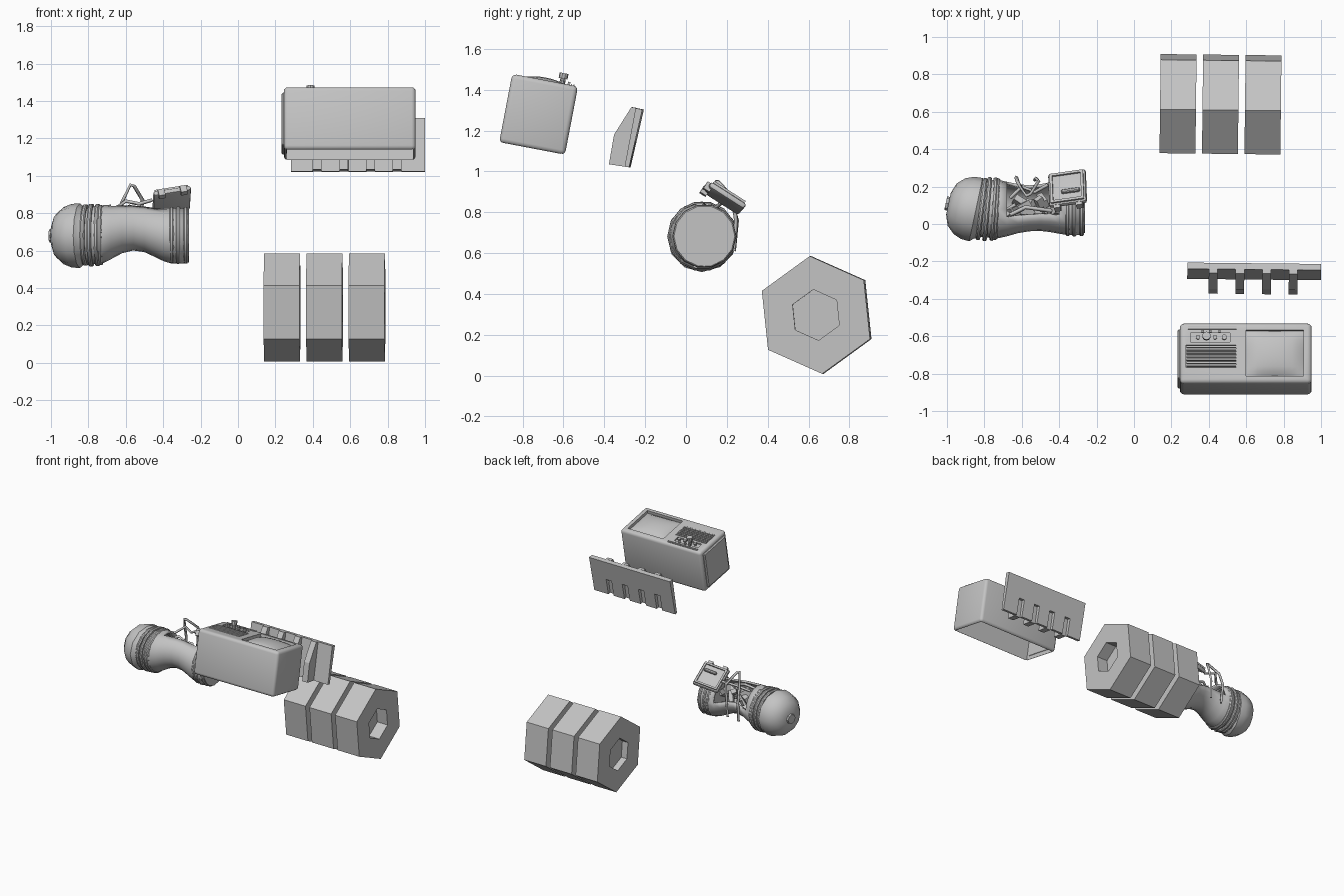
import bpy, bmesh, math, random
from mathutils import Matrix, Vector, Euler

if "Cube" in bpy.data.objects:
    bpy.data.objects.remove(bpy.data.objects["Cube"])

random.seed(4)
grey = bpy.data.materials.new("plain_grey")
grey.diffuse_color = (0.55, 0.55, 0.55, 1)
grey.use_nodes = True
grey.node_tree.nodes["Principled BSDF"].inputs["Base Color"].default_value = grey.diffuse_color


def finish(name, bm, matrix=None, smooth=None):
    """Turn a bmesh into a grey object."""
    bmesh.ops.recalc_face_normals(bm, faces=bm.faces)
    if matrix:
        bm.transform(matrix)
    me = bpy.data.meshes.new(name)
    bm.to_mesh(me)
    bm.free()
    me.materials.append(grey)
    ob = bpy.data.objects.new(name, me)
    bpy.context.collection.objects.link(ob)
    if smooth:
        bpy.ops.object.select_all(action='DESELECT')
        ob.select_set(True)
        bpy.context.view_layer.objects.active = ob
        bpy.ops.object.shade_smooth_by_angle(angle=math.radians(smooth))
    return ob


def loft(stations, n, phase=0.0):
    """Rings around the x axis; station = (x, radius, y shift, z shift)."""
    bm = bmesh.new()
    rings = []
    for x, r, *shift in stations:
        dy, dz = shift or (0, 0)
        if r == 0:
            rings.append([bm.verts.new((x, dy, dz))] * n)
        else:
            rings.append([bm.verts.new((x, dy + r * math.cos(phase + math.tau * i / n),
                                        dz + r * math.sin(phase + math.tau * i / n)))
                          for i in range(n)])
    for a, b in zip(rings, rings[1:]):
        for i in range(n):
            j = (i + 1) % n
            bm.faces.new(list(dict.fromkeys((a[i], a[j], b[j], b[i]))))
    return bm


def box(size, center=(0, 0, 0), bevel=0.0, seg=2):
    bm = bmesh.new()
    bmesh.ops.create_cube(bm, size=1, matrix=Matrix.Translation(center) @ Matrix.Diagonal((*size, 1)))
    if bevel:
        bmesh.ops.bevel(bm, geom=bm.edges[:], offset=bevel, segments=seg, profile=0.5, affect='EDGES')
    return bm


def prism(points, x0, x1):
    """Extrude a (y, z) outline along x."""
    bm = bmesh.new()
    a = [bm.verts.new((x0, y, z)) for y, z in points]
    b = [bm.verts.new((x1, y, z)) for y, z in points]
    bm.faces.new(a)
    bm.faces.new(b)
    for i in range(len(points)):
        j = (i + 1) % len(points)
        bm.faces.new((a[i], a[j], b[j], b[i]))
    return bm


def bar(name, path, radius):
    """Square bar along a bent path."""
    cu = bpy.data.curves.new(name, 'CURVE')
    cu.dimensions = '3D'
    cu.bevel_depth = radius
    cu.bevel_resolution = 0
    cu.use_fill_caps = True
    sp = cu.splines.new('POLY')
    sp.points.add(len(path) - 1)
    for p, co in zip(sp.points, path):
        p.co = (*co, 1)
    cu.materials.append(grey)
    bpy.context.collection.objects.link(bpy.data.objects.new(name, cu))


def cut(target, bm, matrix):
    cutter = finish("cutter", bm, matrix)
    cutter.hide_render = True
    mod = target.modifiers.new("cut", 'BOOLEAN')
    mod.object = cutter
    mod.solver = 'EXACT'
    bpy.context.view_layer.objects.active = target
    bpy.ops.object.modifier_apply(modifier="cut")
    bpy.data.objects.remove(cutter)


# Three hexagonal blocks with a recess in each end
hex_m = Matrix.Translation((0.4625, 0.64, 0.297)) @ Matrix.Rotation(math.radians(-0.65), 4, 'Z')
for k, mid in enumerate((-0.227, 0.0, 0.227)):
    a, b = mid - 0.096, mid + 0.096
    prof = [(a + 0.05, 0), (a + 0.05, 0.125), (a, 0.125), (a, 0.29),
            (b, 0.29), (b, 0.125), (b - 0.09, 0.125), (b - 0.09, 0)]
    finish(f"hex_block_{k + 1}", loft(prof, 6, math.radians(36)), hex_m)

# Comb: leaning plate with slots, and a wedge fin in front of each slot
comb_m = (Matrix.Translation((0.6425, -0.25, 0)) @ Matrix.Rotation(math.radians(-0.6), 4, 'Z')
          @ Matrix.Translation((-0.6425, 0.25, 0)))
TOP, BOT, MID = ((-0.243, 1.31), (-0.21, 1.303)), ((-0.275, 1.02), (-0.297, 1.023)), 0.45
def lerp(a, b, t):
    return tuple(p + (q - p) * t for p, q in zip(a, b))
mid_back, mid_front = lerp(BOT[0], TOP[1], MID), lerp(BOT[1], TOP[0], MID)
finish("comb_plate", prism([TOP[0], TOP[1], mid_back, mid_front], 0.285, 1.0), comb_m)
fins = [(0.40, 0.447), (0.543, 0.59), (0.686, 0.733), (0.828, 0.875)]
edges = [0.285] + [e for f in fins for e in f] + [1.0]
for k in range(0, len(edges), 2):
    finish("comb_tooth", prism([mid_front, mid_back, BOT[0], BOT[1]], edges[k], edges[k + 1]), comb_m)
for x0, x1 in fins:
    finish("comb_fin", prism([(-0.243, 1.311), (-0.265, 1.315), (-0.35, 1.18), (-0.375, 1.035), BOT[1]],
                             x0, x1), comb_m)

# Television cabinet, screen side up, open underneath
tv = Matrix.Translation((0.5975, -0.722, 1.279)) @ Matrix.Rotation(math.radians(-10.8), 4, 'X')
cabinet = finish("cabinet", box((0.705, 0.328, 0.342), bevel=0.022, seg=3), tv)
cut(cabinet, box((0.675, 0.298, 0.30), (0, 0, -0.04)), tv)
cut(cabinet, box((0.31, 0.25, 0.05), (0.155, 0, 0.17)), tv)
cut(cabinet, box((0.268, 0.122, 0.05), (-0.185, -0.017, 0.175)), tv)
cut(cabinet, box((0.21, 0.05, 0.03), (-0.19, 0.085, 0.175)), tv)
bpy.ops.object.select_all(action='DESELECT')
cabinet.select_set(True)
bpy.context.view_layer.objects.active = cabinet
bpy.ops.object.shade_smooth_by_angle(angle=math.radians(35))

# Bulging screen
bm = bmesh.new()
bmesh.ops.create_grid(bm, x_segments=10, y_segments=10, size=0.5)
for v in bm.verts:
    u, w = 2 * v.co.x, 2 * v.co.y
    v.co = (0.155 + 0.153 * u, 0.122 * w, 0.15 + 0.034 * (1 - u * u) ** 0.6 * (1 - w * w) ** 0.6
            if abs(u) < 0.999 and abs(w) < 0.999 else 0.15)
finish("screen", bm, tv, 60)

# Control panel: speaker slats, trim bars, knobs
for k in range(7):
    finish("speaker_slat", box((0.264, 0.009, 0.022), (-0.185, -0.069 + 0.0173 * k, 0.163)), tv)
for v in (0.132, 0.143):
    finish("trim_bar", box((0.26, 0.005, 0.01), (-0.18, v, 0.171)), tv)
for x, r, top in ((-0.21, 0.022, 0.05), (-0.255, 0.012, 0.012), (-0.165, 0.012, 0.012), (-0.115, 0.014, 0.012)):
    bm = loft([(0.15, 0), (0.15, r * 0.6), (0.165 + top * 0.6, r * 0.6), (0.165 + top * 0.6, r),
               (0.172 + top, r), (0.172 + top, 0)], 10)
    finish("knob", bm, tv @ Matrix.Translation((x, 0.085, 0)) @ Matrix.Rotation(-math.pi / 2, 4, 'Y'), 35)
for x in (-0.23, -0.19, -0.14):
    finish("switch", box((0.012, 0.012, 0.02), (x, 0.118, 0.175)), tv)

# Raised panel on the cabinet's left end
finish("end_panel", box((0.03, 0.27, 0.29), (-0.35, 0, 0.0), 0.008, 1), tv)

# Pod: tilted dome with hub
pod = Matrix.Translation((0, 0.08, 0.68))
dome_m = pod @ Matrix.Translation((-0.86, 0, 0)) @ Matrix.Rotation(math.radians(-12), 4, 'Z')
finish("dome", loft([(-0.135, 0), (-0.135, 0.06), (-0.115, 0.115), (-0.075, 0.152), (-0.03, 0.17),
                     (0.015, 0.173), (0.035, 0.155), (0.06, 0.145), (0.06, 0)], 12), dome_m, 40)
finish("dome_hub", loft([(-0.15, 0), (-0.15, 0.036), (-0.12, 0.04), (-0.12, 0)], 8), dome_m)

# Pod: ribs at both ends
for x, r, turn in ((-0.815, 0.167, -7), (-0.785, 0.172, -5), (-0.75, 0.17, -4), (-0.735, 0.165, -3),
                   (-0.355, 0.154, 0), (-0.32, 0.157, 0), (-0.28, 0.155, 0)):
    m = pod @ Matrix.Translation((x, 0.01 if x > -0.5 else 0, 0.003)) @ Matrix.Rotation(math.radians(turn), 4, 'Z')
    finish("pod_rib", loft([(-0.012, r - 0.03), (-0.012, r - 0.006), (-0.005, r), (0.005, r),
                            (0.012, r - 0.006), (0.012, r - 0.03), (-0.012, r - 0.03)], 14), m, 30)
finish("pod_end_cap", loft([(-0.37, 0), (-0.37, 0.13), (-0.262, 0.145), (-0.262, 0)], 11),
       pod @ Matrix.Translation((0, 0.01, 0)), 30)

# Pod: bowed shell with an opening toward the top and back
bm = loft([(-0.82, 0.15, 0, 0), (-0.73, 0.157, 0, 0.005), (-0.68, 0.146, 0, 0.02), (-0.62, 0.131, 0.002, 0.037),
           (-0.56, 0.123, 0.004, 0.044), (-0.50, 0.125, 0.008, 0.037), (-0.45, 0.133, 0.01, 0.022),
           (-0.40, 0.142, 0.01, 0.007), (-0.36, 0.148, 0.01, 0), (-0.27, 0.148, 0.01, 0)], 20)
gone = []
for f in bm.faces:
    c = f.calc_center_median()
    if -0.68 < c.x < -0.40 and 0 < math.degrees(math.atan2(c.z - 0.03, c.y)) < 112:
        gone.append(f)
bmesh.ops.delete(bm, geom=gone, context='FACES')
shell = finish("pod_shell", bm, pod, 40)
sol = shell.modifiers.new("thickness", 'SOLIDIFY')
sol.thickness = 0.016
sol.offset = -1

# Loose machinery inside the opening
for k in range(16):
    size = [random.uniform(0.03, 0.085) for _ in range(3)]
    spot = Vector((-0.66 + 0.26 * k / 15, random.uniform(0.04, 0.15), random.uniform(0.69, 0.775)))
    rot = Euler([random.uniform(-0.7, 0.7) for _ in range(3)]).to_matrix().to_4x4()
    finish("machinery", box(size), Matrix.Translation(spot) @ rot)
bar("inner_pipe", [(-0.66, 0.05, 0.80), (-0.58, 0.09, 0.835), (-0.44, 0.07, 0.79)], 0.011)

# Bent frames over the opening
bar("outer_frame", [(-0.625, 0.235, 0.61), (-0.63, 0.25, 0.76), (-0.62, 0.22, 0.86), (-0.575, 0.15, 0.952),
                    (-0.555, 0.16, 0.945), (-0.51, 0.23, 0.87), (-0.525, 0.245, 0.76), (-0.53, 0.235, 0.62)], 0.010)
bar("side_frame", [(-0.66, 0.14, 0.82), (-0.6, 0.20, 0.865), (-0.53, 0.17, 0.85), (-0.46, 0.21, 0.87)], 0.010)

# Hatch hanging open at an angle, with rim and latch
hatch = (Matrix.Translation((-0.355, 0.19, 0.868))
         @ Euler((math.radians(-33), math.radians(-9), math.radians(8))).to_matrix().to_4x4())
finish("hatch", box((0.205, 0.205, 0.03), bevel=0.012), hatch, 40)
for s in (-1, 1):
    finish("hatch_rim", box((0.18, 0.014, 0.02), (0, s * 0.084, 0.016)), hatch)
    finish("hatch_rim", box((0.014, 0.18, 0.02), (s * 0.084, 0, 0.016)), hatch)
    finish("hatch_hinge", box((0.035, 0.035, 0.04), (s * 0.06, -0.10, -0.01)), hatch)
finish("hatch_latch", box((0.10, 0.02, 0.025), (0.02, -0.03, 0.02), 0.005, 1), hatch)
